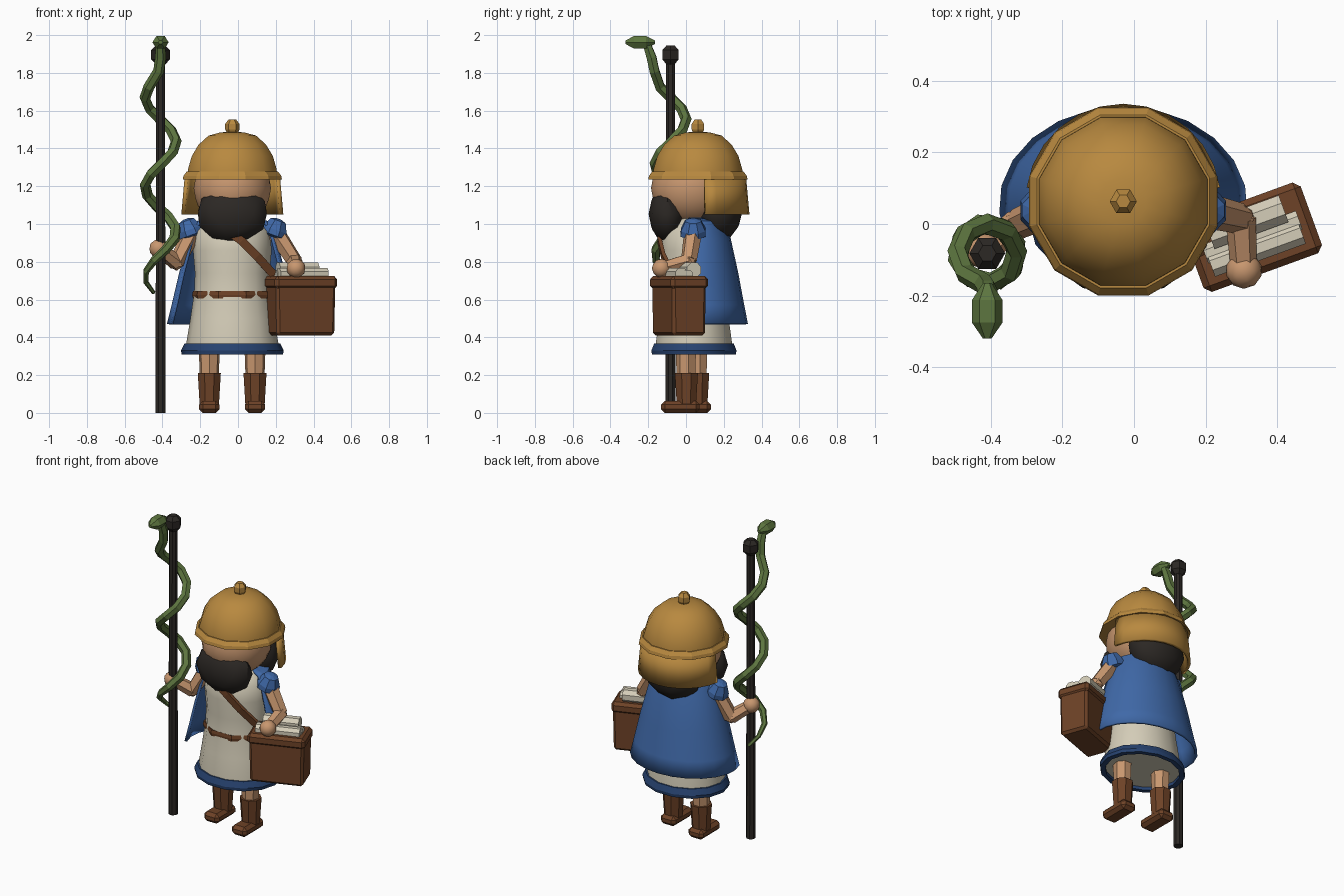
import bpy, bmesh, math
from math import pi, sin, cos, radians
from mathutils import Vector, Matrix

if "Cube" in bpy.data.objects:
    bpy.data.objects.remove(bpy.data.objects["Cube"])

COLORS = dict(gold=(.48, .25, .05), skin=(.58, .31, .16), blue=(.05, .14, .39), navy=(.02, .055, .16),
              cream=(.66, .61, .48), brown=(.155, .055, .02), black=(.025, .021, .018), green=(.11, .18, .05))
MATS = {}
for key, c in COLORS.items():
    MATS[key] = bpy.data.materials.new(key)
    MATS[key].diffuse_color = (*c, 1)


def finish(name, bm, mat, smooth=None, matrix=Matrix()):
    bmesh.ops.recalc_face_normals(bm, faces=bm.faces[:])
    me = bpy.data.meshes.new(name)
    bm.to_mesh(me)
    bm.free()
    ob = bpy.data.objects.new(name, me)
    ob.matrix_world = matrix
    bpy.context.collection.objects.link(ob)
    me.materials.append(MATS[mat])
    if smooth:
        bpy.ops.object.select_all(action='DESELECT')
        bpy.context.view_layer.objects.active = ob
        ob.select_set(True)
        bpy.ops.object.shade_smooth_by_angle(angle=radians(smooth))
    return ob


def lathe(name, profile, n, mat, loc=(0, 0, 0), scale=(1, 1), arc=None, loop=False, smooth=None, rot=Matrix()):
    """Spin (radius, z) points; arc=(start, end) in degrees makes an open sheet."""
    bm = bmesh.new()
    if arc:
        angles = [radians(arc[0] + (arc[1] - arc[0]) * i / n) for i in range(n + 1)]
    else:
        angles = [2 * pi * (i + .5) / n - pi / 2 for i in range(n)]
    rings = [[bm.verts.new((r * scale[0] * cos(a), r * scale[1] * sin(a), z)) for a in angles] for r, z in profile]
    pairs = list(zip(rings, rings[1:])) + ([(rings[-1], rings[0])] if loop else [])
    for lo, hi in pairs:
        for i in range(n):
            j = (i + 1) % len(angles)
            bm.faces.new((lo[i], lo[j], hi[j], hi[i]))
    if not arc and not loop:
        bm.faces.new(rings[0])
        bm.faces.new(rings[-1])
    return finish(name, bm, mat, smooth, Matrix.Translation(loc) @ rot)


def limb(name, a, b, ra, rb, n, mat):
    a, b = Vector(a), Vector(b)
    rot = (b - a).to_track_quat('Z', 'Y').to_matrix().to_4x4()
    return lathe(name, [(ra, 0), (rb, (b - a).length)], n, mat, a, rot=rot)


def ball(name, loc, radii, mat, subdiv=2, smooth=None):
    bm = bmesh.new()
    bmesh.ops.create_icosphere(bm, subdivisions=subdiv, radius=1)
    bmesh.ops.scale(bm, vec=radii, verts=bm.verts)
    return finish(name, bm, mat, smooth, Matrix.Translation(loc))


def box(name, loc, size, mat, bevel=0, rot=Matrix(), taper=1):
    bm = bmesh.new()
    bmesh.ops.create_cube(bm, size=1)
    for v in bm.verts:
        if v.co.z < 0:
            v.co.xy *= taper
    bmesh.ops.scale(bm, vec=size, verts=bm.verts)
    if bevel:
        bmesh.ops.bevel(bm, geom=bm.edges[:], offset=bevel, segments=1, affect='EDGES')
    return finish(name, bm, mat, None, Matrix.Translation(loc) @ rot)


CX = -.03  # body centre line

# Helmet
hc = (CX, .063, 0)
lathe('helmet_dome', [(.245, 1.25), (.243, 1.29), (.222, 1.36), (.185, 1.42), (.13, 1.468), (.065, 1.485),
                      (.01, 1.488)], 12, 'gold', hc, smooth=45)
lathe('helmet_rim', [(.20, 1.235), (.272, 1.235), (.268, 1.255), (.25, 1.278), (.22, 1.278)], 12, 'gold', hc, loop=True)
lathe('helmet_knob', [(.025, 1.475), (.038, 1.50), (.038, 1.53), (.02, 1.553)], 6, 'gold', hc)
guard = lathe('neck_guard', [(.263, 1.05), (.245, 1.25)], 12, 'gold', hc, arc=(8, 172), smooth=40)
m = guard.modifiers.new('thickness', 'SOLIDIFY')
m.thickness, m.offset = .02, 0

# Head, beard and hair
ball('head', (CX, .03, 1.19), (.205, .215, .205), 'skin', 3, 40)
ball('beard', (CX, -.098, 1.053), (.192, .1, .155), 'black', 2, 30)
ball('back_hair', (CX, .17, 1.07), (.19, .13, .165), 'black', 2, 30)

# Tunic with hem and belt
bc = (CX, .042, 0)
lathe('tunic', [(.245, .33), (.245, .36), (.222, .5), (.202, .64), (.198, .74), (.208, .86), (.2, .96), (.13, 1.03)],
      14, 'cream', bc, (1, .85), smooth=50)
lathe('tunic_hem', [(.235, .31), (.268, .31), (.272, .33), (.254, .367), (.235, .367)], 14, 'navy', bc, (1, .85),
      loop=True, smooth=30)
lathe('belt', [(.19, .61), (.212, .606), (.216, .625), (.212, .645), (.19, .64)], 9, 'brown', bc, (1, .85), loop=True)

# Shoulder strap, front and back, following the torso
def strap(name, pts, width):
    bm = bmesh.new()
    rows = [[bm.verts.new(Vector(p) + Vector((s * width * .7, 0, s * width * .7))) for s in (-.5, .5)] for p in pts]
    for p, q in zip(rows, rows[1:]):
        bm.faces.new((p[0], p[1], q[1], q[0]))
    ob = finish(name, bm, 'brown')
    mod = ob.modifiers.new('thickness', 'SOLIDIFY')
    mod.thickness, mod.offset = .02, 0

strap('strap_front', [(-.17, -.04, 1.02), (-.08, -.135, .98), (.02, -.14, .91), (.1, -.12, .83), (.19, -.07, .73)], .045)
strap('strap_back', [(-.17, .08, 1.0), (-.08, .2, .96), (.02, .222, .89), (.1, .19, .81), (.19, .1, .73)], .045)

# Cape
cape = lathe('cape', [(.34, .47), (.315, .57), (.275, .74), (.225, .92), (.185, 1.01), (.12, 1.03)], 14, 'blue',
             (CX, .052, 0), (1, .79), arc=(-20, 200), smooth=40)
m = cape.modifiers.new('thickness', 'SOLIDIFY')
m.thickness, m.offset = .015, 0

# Shoulder caps
for side, word in ((-1, 'right'), (1, 'left')):
    lathe(word + '_shoulder_cap', [(.05, -.045), (.072, -.035), (.07, -.005), (.045, .045), (.015, .055)], 8, 'blue',
          (CX + side * .228, .038, .975), rot=Matrix.Rotation(side * radians(20), 4, 'Y'))

# Arms and hands
for word, shoulder, elbow, hand in (('right', (-.235, .04, .97), (-.325, 0, .795), (-.42, -.075, .87)),
                                    ('left', (.19, .04, .97), (.298, .015, .805), (.307, -.13, .765))):
    limb(word + '_upper_arm', shoulder, elbow, .05, .043, 6, 'skin')
    ball(word + '_elbow', elbow, (.043,) * 3, 'skin', 1)
    limb(word + '_forearm', elbow, hand, .043, .036, 6, 'skin')
    ball(word + '_hand', hand, (.051,) * 3, 'skin', 2, 40)

# Legs, boots and feet, slightly mid-stride
for word, x, y in (('right', -.152, .062), ('left', .09, .002)):
    limb(word + '_leg', (x, y, .15), (x, y, .42), .05, .06, 7, 'skin')
    limb(word + '_boot', (x, y, .04), (x, y, .21), .055, .066, 8, 'brown')
    box(word + '_foot', (x, y - .032, .032), (.108, .205, .064), 'brown', .02)

# Staff
SX, SY = -.41, -.082
limb('staff', (SX, SY, 0), (SX, SY, 1.88), .029, .025, 8, 'black')
lathe('staff_knob', [(.025, 1.845), (.05, 1.872), (.05, 1.92), (.025, 1.945)], 6, 'black', (SX, SY, 0))

# Snake: spiral body with a tapered tail, then a neck reaching forward
pts = []
for i in range(20):
    z = .635 + i * 1.09 / 19
    a = pi + 2 * pi * (z - 1.67) / .475
    pts.append((SX + .083 * cos(a), SY + .083 * sin(a), z, min(1, .35 + i * .13)))
pts += [(SX - .01, SY - .085, 1.81, 1), (SX, SY - .1, 1.88, 1), (SX, SY - .125, 1.95, .9), (SX, SY - .16, 1.962, .8)]
cu = bpy.data.curves.new('snake_body', 'CURVE')
cu.dimensions, cu.bevel_depth, cu.bevel_resolution, cu.use_fill_caps = '3D', .029, 1, True
sp = cu.splines.new('POLY')
sp.points.add(len(pts) - 1)
for p, (x, y, z, r) in zip(sp.points, pts):
    p.co, p.radius = (x, y, z, 1), r
cu.materials.append(MATS['green'])
snake = bpy.data.objects.new('snake_body', cu)
bpy.context.collection.objects.link(snake)
bpy.ops.object.select_all(action='DESELECT')
bpy.context.view_layer.objects.active = snake
snake.select_set(True)
bpy.ops.object.convert(target='MESH')
snake.data.polygons.foreach_set('use_smooth', [False] * len(snake.data.polygons))
lathe('snake_head', [(.012, -.08), (.043, -.032), (.043, .03), (.012, .075)], 6, 'green', (SX, -.245, 1.962),
      (1, .9), rot=Matrix.Rotation(pi / 2, 4, 'X'))

# Satchel with rim and scrolls, turned about z
turn = Matrix.Rotation(radians(20), 4, 'Z')
bag = Vector((.33, -.037, 0))
box('bag_body', bag + Vector((0, 0, .545)), (.335, .19, .27), 'brown', .015, turn, .97)
box('bag_rim', bag + Vector((0, 0, .69)), (.352, .21, .07), 'brown', .018, turn)
for i, (off, z, r, length) in enumerate(((.045, .757, .043, .22), (-.035, .735, .036, .27), (.0, .73, .03, .28))):
    c = bag + turn @ Vector((.0, off, z))
    d = turn @ Vector((length / 2, 0, 0))
    limb('scroll_%d' % (i + 1), c - d, c + d, r, r, 8, 'cream')

for m in bpy.data.materials:
    if m.users and not m.is_grease_pencil:
        m.use_nodes = True
        m.node_tree.nodes["Principled BSDF"].inputs["Base Color"].default_value = m.diffuse_color
